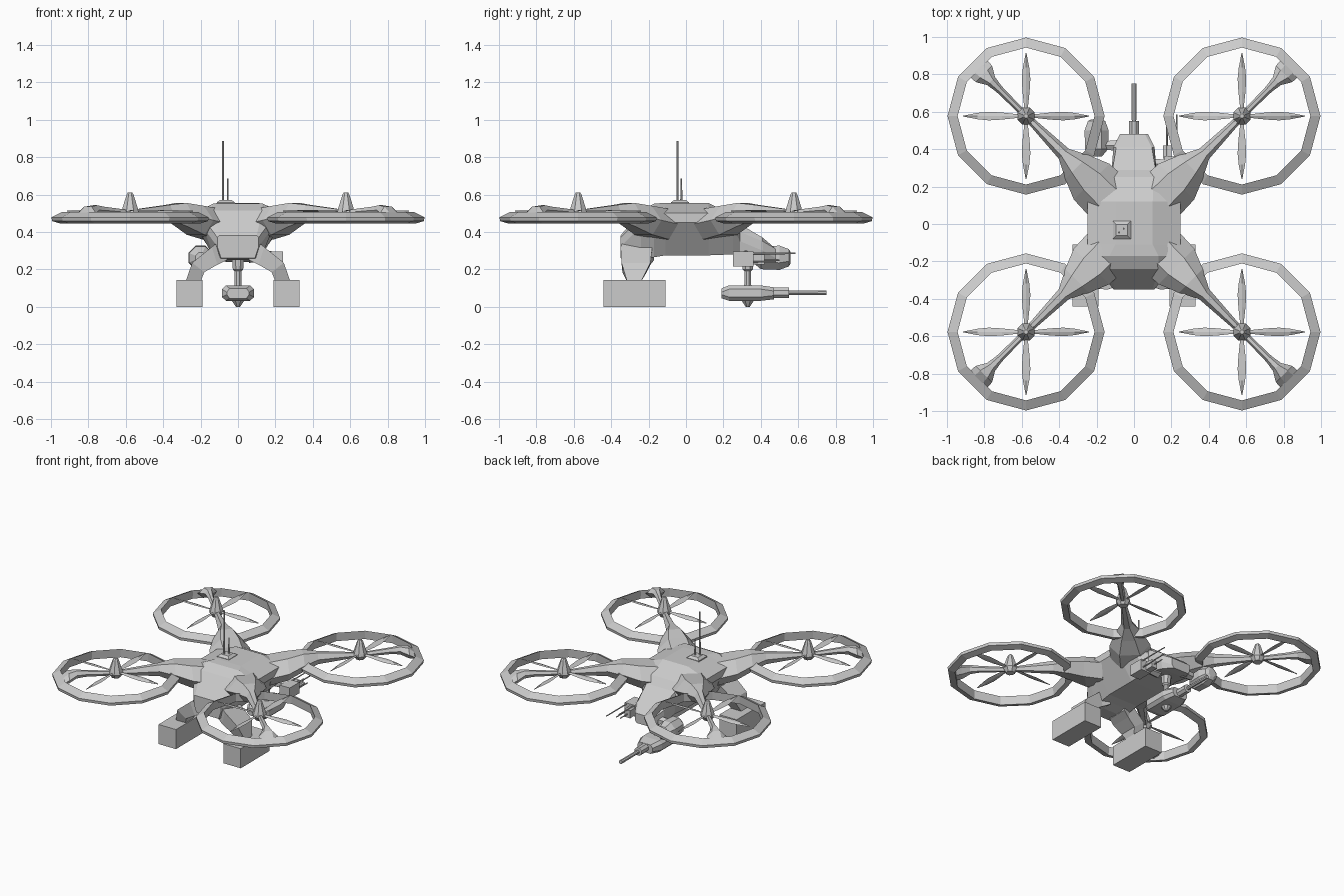
import bpy, bmesh, math
from mathutils import Vector, Matrix

if "Cube" in bpy.data.objects:
    bpy.data.objects.remove(bpy.data.objects["Cube"])


def finish(name, bm):
    bmesh.ops.recalc_face_normals(bm, faces=bm.faces)
    me = bpy.data.meshes.new(name)
    bm.to_mesh(me)
    bm.free()
    ob = bpy.data.objects.new(name, me)
    bpy.context.collection.objects.link(ob)
    return ob


def loft(name, rings, closed=False):
    """Skin equal-sized point rings; cap the ends unless closed."""
    bm = bmesh.new()
    vs = [[bm.verts.new(p) for p in r] for r in rings]
    n = len(vs[0])
    pairs = list(zip(vs, vs[1:])) + ([(vs[-1], vs[0])] if closed else [])
    for a, b in pairs:
        for i in range(n):
            j = (i + 1) % n
            bm.faces.new((a[i], a[j], b[j], b[i]))
    if not closed:
        bm.faces.new(vs[0])
        bm.faces.new(vs[-1])
    return finish(name, bm)


def box(name, x0, x1, y0, y1, z0, z1):
    r = lambda y: [(x0, y, z0), (x1, y, z0), (x1, y, z1), (x0, y, z1)]
    return loft(name, [r(y0), r(y1)])


def turned(name, centre, profile, sides=8, axis='Z'):
    """Rings of (distance along axis, radius) about an axis."""
    rings = []
    for d, r in profile:
        ring = []
        for i in range(sides):
            a = 2 * math.pi * (i + 0.5) / sides
            u, v = r * math.cos(a), r * math.sin(a)
            p = {'Z': (u, v, d), 'Y': (u, d, v), 'X': (d, u, v)}[axis]
            ring.append(Vector(centre) + Vector(p))
        rings.append(ring)
    return loft(name, rings)


# Hull: octagonal sections (y, top half-width, top z, mid half-width, mid z, bottom half-width, bottom z)
hull = [(-.35, .10, .38, .11, .34, .09, .26), (-.24, .13, .515, .19, .45, .12, .25),
        (-.17, .13, .552, .235, .47, .12, .265), (-.11, .10, .555, .248, .47, .12, .275),
        (.12, .10, .555, .248, .47, .12, .275),
        (.25, .105, .49, .20, .44, .12, .28), (.29, .115, .44, .12, .37, .11, .275),
        (.41, .095, .37, .11, .32, .10, .25), (.48, .06, .31, .075, .28, .06, .24)]
loft("hull", [[(-tw, y, tz), (tw, y, tz), (mw, y, mz + .03), (mw, y, mz - .02),
               (bw, y, bz), (-bw, y, bz), (-mw, y, mz - .02), (-mw, y, mz + .03)]
              for y, tw, tz, mw, mz, bw, bz in hull])

# Arm stations along the diagonal: (distance, half-width, bottom z, top z)
arm = [(.20, .14, .36, .525), (.32, .135, .385, .54), (.43, .09, .43, .555), (.53, .038, .465, .545),
       (.78, .02, .488, .52), (.86, .017, .49, .52), (1.02, .021, .495, .535),
       (1.08, .03, .49, .543), (1.135, .062, .465, .535), (1.185, .064, .455, .495)]
# Duct ring section: (radius, z)
ring_sec = [(.42, .478), (.417, .458), (.37, .444), (.366, .506)]
# Blade outline: (radius, half-width)
blade = [(.03, .008), (.13, .019), (.20, .023), (.26, .017), (.337, .002)]

C = .577
for sx, sy, tag in [(1, 1, "back_right"), (-1, 1, "back_left"),
                    (1, -1, "front_right"), (-1, -1, "front_left")]:
    along = Vector((sx, sy, 0)).normalized()
    side = Vector((-along.y, along.x, 0))
    up = Vector((0, 0, 1))
    rings = []
    for d, w, zb, zt in arm:
        zm = zb + (zt - zb) * .5
        rings.append([along * d + side * u + up * z for u, z in
                      [(w, zm), (w * .45, zt), (-w * .45, zt),
                       (-w, zm), (-w * .5, zb), (w * .5, zb)]])
    loft(tag + "_arm", rings)
    cx, cy = sx * C, sy * C
    loft(tag + "_duct_ring",
         [[(cx + r * math.cos(a), cy + r * math.sin(a), z) for r, z in ring_sec]
          for a in [math.radians(30 * i) for i in range(12)]], closed=True)
    turned(tag + "_hub", (cx, cy, 0), [(.475, .03), (.505, .05), (.525, .045), (.60, .02), (.612, .012)])
    for k in range(4):
        m = Matrix.Translation((cx, cy, .512)) @ Matrix.Rotation(k * math.pi / 2, 4, 'Z')
        loft(tag + "_blade", [[m @ Vector(p) for p in
                               [(r, w, w * .2), (r, 0, .004), (r, -w, -w * .2), (r, 0, -.003)]]
                              for r, w in blade])

# Landing legs and skid blocks: four-point sections from hull down to the block
for s, tag in [(1, "right"), (-1, "left")]:
    top = [(.06, -.17, .38), (.06, -.32, .38), (.06, -.32, .25), (.06, -.17, .25)]
    mid = [(.14, -.18, .32), (.14, -.35, .32), (.11, -.34, .225), (.11, -.19, .225)]
    knee = [(.245, -.19, .235), (.245, -.345, .235), (.18, -.34, .185), (.18, -.21, .185)]
    foot = [(.28, -.24, .135), (.28, -.315, .135), (.20, -.315, .135), (.20, -.24, .135)]
    loft(tag + "_leg", [[(s * x, y, z) for x, y, z in r] for r in (top, mid, knee, foot)])
    box(tag + "_skid_block", s * .19, s * .33, -.44, -.11, 0, .142)

# Antenna mount with two rods
loft("antenna_base", [[(-.065 + h * a, -.032 + h * b, z) for a, b in [(-1, -1), (1, -1), (1, 1), (-1, 1)]]
                      for h, z in [(.048, .545), (.048, .558), (.03, .572)]])
turned("tall_antenna", (-.08, -.045, 0), [(.56, .006), (.885, .005)], 6)
turned("short_antenna", (-.055, -.025, 0), [(.56, .006), (.685, .004)], 6)

# Under-slung turret with barrel
turned("turret_post", (0, .33, 0), [(0, .012), (.03, .034), (.12, .02), (.19, .02), (.2, .03), (.26, .035)])
turret = [(.19, .06, .045, .098), (.23, .086, .032, .114), (.40, .086, .032, .114),
          (.47, .06, .04, .104)]
loft("turret_body", [[(-w, y, zb + .02), (-w * .75, y, zb), (w * .75, y, zb), (w, y, zb + .02),
                      (w, y, zt - .02), (w * .75, y, zt), (-w * .75, y, zt), (-w, y, zt - .02)]
                     for y, w, zb, zt in turret])
turned("turret_barrel", (0, 0, .075),
       [(.46, .03), (.55, .03), (.552, .013), (.75, .014)], 8, 'Y')

# Sensor pod on the left of the nose
turned("sensor_pod", (-.2, 0, .262),
       [(.36, .03), (.40, .066), (.50, .07), (.55, .05), (.56, .03)], 8, 'Y')
turned("pod_mount", (0, .42, .275), [(-.18, .025), (-.06, .035)], 6, 'X')

# Light gun on the right of the nose
box("side_gun_body", .16, .24, .25, .36, .215, .295)
box("side_gun_shroud", .155, .20, .35, .42, .225, .28)
turned("gun_mount", (0, .32, .27), [(.06, .035), (.18, .028)], 6, 'X')
for x, z, end in [(.175, .285, .52), (.229, .285, .585), (.178, .25, .50), (.222, .24, .48)]:
    turned("side_gun_barrel", (x, 0, z), [(.34, .005), (end, .004)], 6, 'Y')
